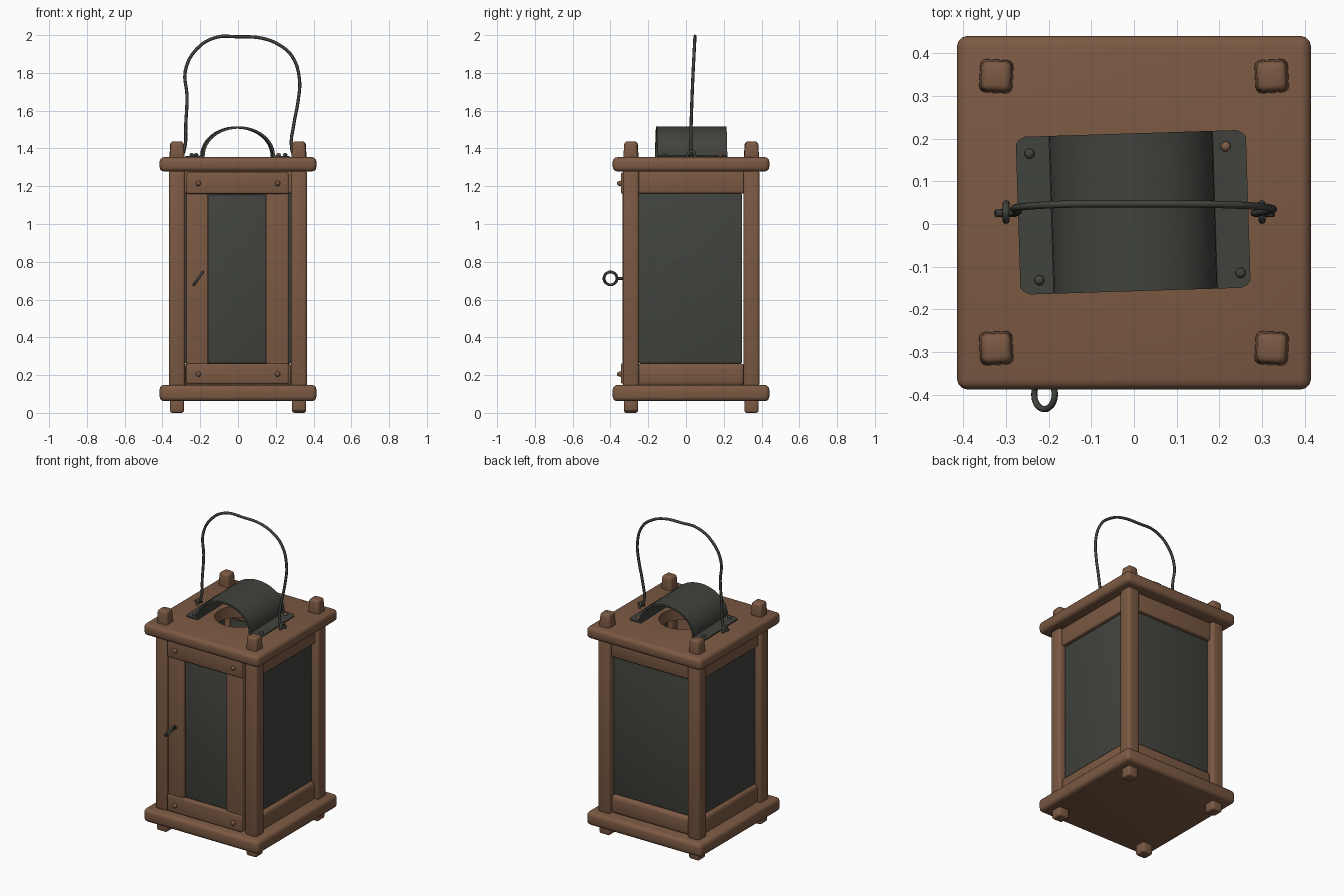
import bpy, bmesh, math
from mathutils import Vector, Matrix

if "Cube" in bpy.data.objects:
    bpy.data.objects.remove(bpy.data.objects["Cube"])


def material(name, col):
    m = bpy.data.materials.new(name)
    m.diffuse_color = (*col, 1)
    m.use_nodes = True
    m.node_tree.nodes["Principled BSDF"].inputs["Base Color"].default_value = m.diffuse_color
    return m


WOOD = material("brown wood", (0.200, 0.101, 0.056))
METAL = material("dark grey", (0.053, 0.056, 0.047))
CY = 0.0275          # lantern body centre in y


def finish(ob, angle=40):
    bpy.ops.object.select_all(action='DESELECT')
    ob.select_set(True)
    bpy.context.view_layer.objects.active = ob
    bpy.ops.object.shade_smooth_by_angle(angle=math.radians(angle))


def from_bm(name, bm, mat, angle=40):
    me = bpy.data.meshes.new(name)
    bmesh.ops.recalc_face_normals(bm, faces=bm.faces)
    bm.to_mesh(me)
    bm.free()
    ob = bpy.data.objects.new(name, me)
    bpy.context.collection.objects.link(ob)
    me.materials.append(mat)
    finish(ob, angle)
    return ob


def box(name, x, y, z, mat=WOOD, bevel=0.012, taper=1.0, spin=0.0, seg=3):
    """Rounded box from (min, max) ranges; taper narrows the top."""
    bm = bmesh.new()
    bmesh.ops.create_cube(bm, size=1)
    c = Vector(((x[0] + x[1]) / 2, (y[0] + y[1]) / 2, (z[0] + z[1]) / 2))
    for v in bm.verts:
        k = taper if v.co.z > 0 else 1
        v.co = Vector((v.co.x * (x[1] - x[0]) * k, v.co.y * (y[1] - y[0]) * k,
                       v.co.z * (z[1] - z[0])))
    bmesh.ops.bevel(bm, geom=bm.edges[:], offset=bevel, segments=seg,
                    profile=0.5, affect='EDGES')
    bmesh.ops.transform(bm, verts=bm.verts,
                        matrix=Matrix.Translation(c) @ Matrix.Rotation(math.radians(spin), 4, 'Z'))
    return from_bm(name, bm, mat, 50)


def wire(name, pts, r, cyclic=False):
    """Round wire through the given points."""
    cu = bpy.data.curves.new(name, 'CURVE')
    cu.dimensions = '3D'
    cu.bevel_depth, cu.bevel_resolution, cu.resolution_u = r, 2, 4
    cu.use_fill_caps = True
    s = cu.splines.new('BEZIER')
    s.bezier_points.add(len(pts) - 1)
    for bp, p in zip(s.bezier_points, pts):
        bp.co = p
        bp.handle_left_type = bp.handle_right_type = 'AUTO'
    s.use_cyclic_u = cyclic
    ob = bpy.data.objects.new(name, cu)
    bpy.context.collection.objects.link(ob)
    cu.materials.append(METAL)
    bpy.ops.object.select_all(action='DESELECT')
    ob.select_set(True)
    bpy.context.view_layer.objects.active = ob
    bpy.ops.object.convert(target='MESH')
    finish(bpy.context.object, 60)


def rivet(name, loc, r, mat, axis='Z'):
    bm = bmesh.new()
    bmesh.ops.create_uvsphere(bm, u_segments=12, v_segments=8, radius=r)
    ob = from_bm(name, bm, mat)
    ob.location = loc
    ob.scale = (1, 1, 0.8) if axis == 'Z' else (1, 1.3, 1)


# base and roof boards, the roof with a round vent hole
box("base_board", (-0.415, 0.415), (-0.388, 0.441), (0.062, 0.148), bevel=0.024)
roof = box("roof_board", (-0.415, 0.415), (-0.388, 0.441), (1.278, 1.354), bevel=0.024)
bpy.ops.mesh.primitive_cylinder_add(vertices=32, radius=0.15, depth=0.4, location=(0, 0.02, 1.31))
cutter = bpy.context.object
cutter.hide_render = True
cutter.data.materials.append(WOOD)
mod = roof.modifiers.new("vent", 'BOOLEAN')
mod.operation, mod.object, mod.solver = 'DIFFERENCE', cutter, 'EXACT'
bpy.context.view_layer.objects.active = roof
bpy.ops.object.modifier_apply(modifier="vent")
bpy.data.objects.remove(cutter)
finish(roof)

# corner posts with feet below and pegs above
for sx, xn in ((-1, "left"), (1, "right")):
    for sy, yn in ((-1, "front"), (1, "back")):
        px, py = sx * 0.323, CY + sy * 0.319
        n = f"{yn}_{xn}"
        box(n + "_post", (px - 0.043, px + 0.043), (py - 0.043, py + 0.043), (0.14, 1.285), bevel=0.016)
        box(n + "_foot", (px - 0.037, px + 0.037), (py - 0.037, py + 0.037), (0.008 if sx * sy < 0 else 0, 0.08),
            bevel=0.012)
        box(n + "_peg", (px - 0.04, px + 0.04), (py - 0.04, py + 0.04), (1.34, 1.437),
            bevel=0.015, taper=0.85, spin=3 * sx * sy)

# side windows: glass with a rail above and below
for sx, xn in ((-1, "left"), (1, "right")):
    def xr(a, b):
        return (a, b) if sx > 0 else (-b, -a)
    box(xn + "_top_rail", xr(0.285, 0.345), (-0.262, 0.312), (1.162, 1.28), bevel=0.01)
    box(xn + "_bottom_rail", xr(0.275, 0.345), (-0.262, 0.312), (0.14, 0.262), bevel=0.025)
    box(xn + "_glass", xr(0.30, 0.325), (-0.25, 0.297), (0.262, 1.163), METAL, 0.008)

# back window
box("back_top_rail", (-0.29, 0.29), (0.305, 0.366), (1.162, 1.28), bevel=0.01)
box("back_bottom_rail", (-0.29, 0.29), (0.295, 0.366), (0.14, 0.262), bevel=0.025)
box("back_glass", (-0.283, 0.283), (0.32, 0.345), (0.262, 1.163), METAL, 0.008)

# front door
box("door_top_rail", (-0.272, 0.267), (-0.345, -0.29), (1.16, 1.272), bevel=0.008)
box("door_bottom_rail", (-0.272, 0.267), (-0.345, -0.29), (0.155, 0.262), bevel=0.008)
box("door_left_stile", (-0.272, -0.158), (-0.336, -0.28), (0.16, 1.27), bevel=0.008)
box("door_right_stile", (0.149, 0.267), (-0.336, -0.28), (0.16, 1.27), bevel=0.008)
box("door_glass", (-0.16, 0.151), (-0.32, -0.29), (0.262, 1.155), METAL, 0.008)
for i, (x, z) in enumerate(((-0.21, 1.215), (0.21, 1.215), (-0.21, 0.205), (0.21, 0.205))):
    rivet(f"door_peg_{i}", (x, -0.348, z), 0.014, WOOD, 'Y')

# door pull: tilted ring on a short stem
tilt = Vector((0.55, 0, 0.8))
ring = [Vector((-0.21, -0.4, 0.712)) + Vector((0, 1, 0)) * 0.034 * math.cos(a) +
        Vector((0.024, 0, 0.034)) * math.sin(a) for a in (i * math.tau / 12 for i in range(12))]
wire("door_ring", ring, 0.0075, True)
wire("door_ring_stem", [(-0.21, -0.325, 0.712), (-0.21, -0.35, 0.712), (-0.21, -0.37, 0.712)], 0.008)

# arched metal cap with flat flaps, turned slightly
arch = [(0.192 * math.cos(a), 1.362 + 0.155 * math.sin(a))
        for a in (math.pi * (1 - i / 24) for i in range(25))]
prof = [(-0.27, 1.36, 0.168), (-0.263, 1.36, 0.178), (-0.248, 1.36, 0.185)]
prof += [(x, z, 0.185) for x, z in arch]
prof += [(-x, z, h) for x, z, h in reversed(prof[:3])]
bm = bmesh.new()
rows = [(bm.verts.new((x, -h, z)), bm.verts.new((x, h, z))) for x, z, h in prof]
for a, b in zip(rows, rows[1:]):
    bm.faces.new((a[0], b[0], b[1], a[1]))
bmesh.ops.transform(bm, verts=bm.verts, matrix=Matrix.Translation((-0.002, CY, 0)) @
                    Matrix.Rotation(math.radians(1.8), 4, 'Z'))
bmesh.ops.recalc_face_normals(bm, faces=bm.faces)
bmesh.ops.solidify(bm, geom=bm.faces[:], thickness=0.012)
from_bm("vent_cap", bm, METAL, 35)
for i, (x, y, m) in enumerate(((-0.245, 0.165, METAL), (0.215, 0.182, WOOD),
                               (-0.222, -0.132, METAL), (0.25, -0.115, METAL))):
    rivet(f"cap_rivet_{i}", (x, y, 1.366), 0.012, m)

# wire handle hooked through two staples
path = [(-0.325, 1.372), (-0.30, 1.366), (-0.283, 1.40), (-0.277, 1.52), (-0.27, 1.68), (-0.279, 1.81),
        (-0.22, 1.925), (-0.12, 1.987), (0, 1.991), (0.13, 1.983), (0.215, 1.95),
        (0.285, 1.89), (0.325, 1.77), (0.318, 1.65), (0.296, 1.53), (0.284, 1.40),
        (0.30, 1.366), (0.328, 1.372)]
wire("handle", [(x, 0.025 + 0.023 * max(0, (z - 1.4) / 0.6) ** 1.5, z) for x, z in path], 0.0085)
for sx, xn in ((-1, "left"), (1, "right")):
    wire(xn + "_staple", [(sx * 0.30, 0.028 + 0.02 * math.cos(a), 1.35 + 0.036 * math.sin(a))
                          for a in (i * math.pi / 6 for i in range(7))], 0.008)
